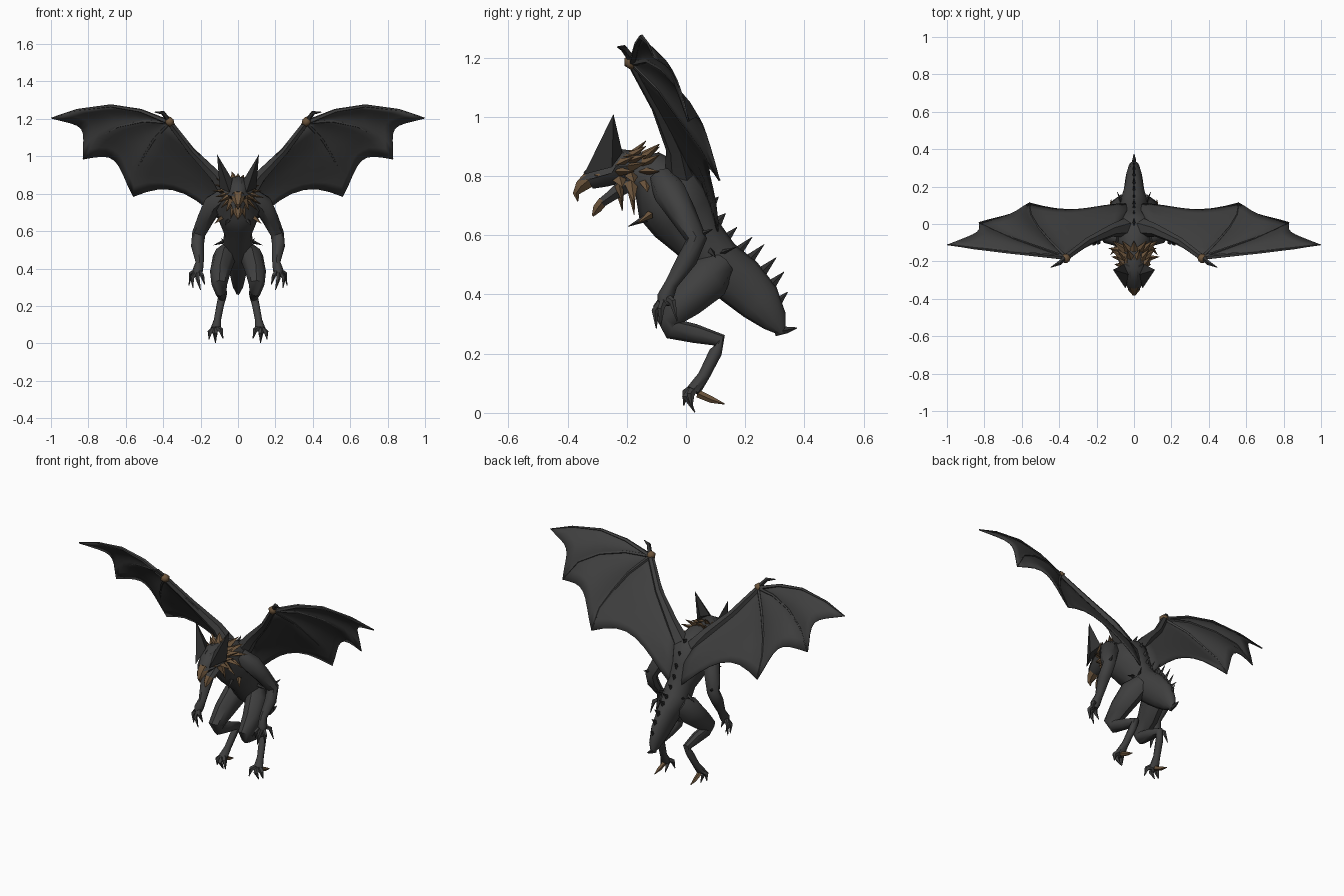
import bpy, bmesh, math, random
from mathutils import Vector as V

if "Cube" in bpy.data.objects:
    bpy.data.objects.remove(bpy.data.objects["Cube"])
random.seed(4)


def material(name, rgb):
    m = bpy.data.materials.new(name)
    m.use_nodes = True
    m.diffuse_color = (*rgb, 1)
    bsdf = m.node_tree.nodes["Principled BSDF"]
    bsdf.inputs["Base Color"].default_value = (*rgb, 1)
    bsdf.inputs["Roughness"].default_value = 0.9
    return m


HIDE = material("charcoal hide", (.05, .05, .05))
DARK = material("dark horn", (.03, .03, .03))
TAN = material("tan keratin", (.15, .09, .045))


def finish(bm, name, mat, mirror=False, thick=0, angle=45):
    bmesh.ops.remove_doubles(bm, verts=bm.verts, dist=.0005)
    bmesh.ops.recalc_face_normals(bm, faces=bm.faces)
    mesh = bpy.data.meshes.new(name)
    bm.to_mesh(mesh)
    bm.free()
    mesh.materials.append(mat)
    ob = bpy.data.objects.new(name, mesh)
    bpy.context.collection.objects.link(ob)
    bpy.ops.object.select_all(action='DESELECT')
    ob.select_set(True)
    bpy.context.view_layer.objects.active = ob
    bpy.ops.object.shade_smooth_by_angle(angle=math.radians(angle))
    if thick:
        ob.modifiers.new("thickness", 'SOLIDIFY').thickness = thick
    if mirror:
        ob.modifiers.new("other side", 'MIRROR')
    return ob


def add_tube(bm, rings, sides=8, ref=V((1, 0, 0))):
    """Loft rings of (x, y, z, side radius[, depth radius])."""
    pts = [V(r[:3]) for r in rings]
    loops = []
    for i, r in enumerate(rings):
        t = (pts[min(i + 1, len(pts) - 1)] - pts[max(i - 1, 0)]).normalized()
        a = (ref - t * ref.dot(t)).normalized()
        b = t.cross(a)
        loops.append([bm.verts.new(pts[i] + a * r[3] * math.cos(k * math.tau / sides)
                                   + b * r[-1] * math.sin(k * math.tau / sides))
                      for k in range(sides)])
    for p, q in zip(loops, loops[1:]):
        for k in range(sides):
            n = (k + 1) % sides
            bm.faces.new((p[k], p[n], q[n], q[k]))
    bm.faces.new(loops[0])
    bm.faces.new(loops[-1])


def add_spike(bm, base, tip, width, depth=None):
    d = V(tip) - V(base)
    ref = V((0, 1, 0)) if abs(d.x) > .7 * d.length else V((1, 0, 0))
    add_tube(bm, [(*base, width, depth or width), (*tip, .001, .001)], 4, ref)


def tube(name, rings, mat=HIDE, mirror=False, **kw):
    bm = bmesh.new()
    add_tube(bm, rings, **kw)
    return finish(bm, name, mat, mirror)


def hull(name, points, mat, mirror=True):
    bm = bmesh.new()
    for p in points:
        bm.verts.new(p)
    bmesh.ops.convex_hull(bm, input=bm.verts)
    return finish(bm, name, mat, mirror, angle=20)


# Trunk flowing into the tail
tube("body_and_tail", [
    (0, -.2, .82, .05, .05), (0, -.13, .81, .075, .08), (0, -.06, .735, .125, .125),
    (0, -.01, .66, .105, .115), (0, .04, .59, .075, .09), (0, .1, .51, .08, .088),
    (0, .18, .445, .055, .088), (0, .25, .375, .045, .075),
    (0, .3, .31, .03, .045), (0, .325, .27, .01, .012)], sides=12)
tube("tail_tip", [(0, .3, .27, .012), (0, .34, .28, .012), (0, .375, .287, .002)], DARK, sides=5)

# Head, beak and open lower jaw
tube("skull", [(0, -.15, .83, .05, .05), (0, -.23, .835, .068, .06),
               (0, -.285, .81, .058, .05), (0, -.33, .785, .038, .032)])
tube("beak", [(0, -.325, .79, .037, .032), (0, -.355, .765, .03, .024),
              (0, -.372, .74, .014, .012), (0, -.365, .715, .003, .003)], TAN, sides=6)
tube("lower_jaw", [(0, -.19, .78, .045, .035), (0, -.25, .735, .035, .022),
                   (0, -.285, .71, .026, .018)], sides=6)
tube("jaw_tip", [(0, -.28, .715, .027, .019), (0, -.3, .69, .02, .018),
                 (0, -.315, .665, .004, .004)], TAN, sides=6)
hull("brow", [(.02, -.36, .785), (.05, -.32, .79), (.015, -.29, .865),
              (.08, -.25, .81), (.045, -.21, .88), (.025, -.22, .89)], HIDE)
hull("ear", [(.045, -.345, .805), (.03, -.27, .875), (.098, -.25, .83),
             (.055, -.215, .88), (.112, -.245, 1.01)], DARK)
hull("eye", [(.05, -.31, .805), (.062, -.295, .8), (.05, -.305, .795), (.055, -.285, .81)], TAN)

# Ragged mane of pointed plates around the neck
bm = bmesh.new()
for row, (y, reach) in enumerate([(-.225, .105), (-.185, .125), (-.14, .125)]):
    for k in range(12):
        a = (k + .5 * row) * math.tau / 12
        out = V((math.sin(a), 0, math.cos(a)))
        c = V((0, y, .815))
        low = max(0, -out.z) * .02
        r = reach * random.uniform(.88, 1.1)
        tip = c + out * (r + low) + V((0, .05 if out.z > 0 else .01, 0))
        if out.z > .5:
            tip.z -= .025
        add_spike(bm, c + out * .055, tip, .024, .016)
finish(bm, "neck_mane", TAN, angle=20)

# Arms with clawed hands
tube("arm", [(.07, -.08, .79, .045), (.13, -.055, .745, .055), (.17, -.01, .67, .046),
             (.21, .035, .585, .036), (.217, .005, .52, .034), (.205, -.05, .435, .022),
             (.215, -.07, .39, .028), (.217, -.075, .365, .02)], mirror=True)
bm = bmesh.new()
for knuckle, tip in [((.19, -.1, .36), (.178, -.085, .315)), ((.215, -.105, .345), (.2, -.1, .285)),
                     ((.245, -.085, .35), (.24, -.085, .295)), ((.25, -.045, .375), (.262, -.03, .31))]:
    add_tube(bm, [(.215, -.07, .395, .014), (*knuckle, .012), (*tip, .002)], 5)
finish(bm, "fingers", HIDE, True)

# Legs with backward hocks and splayed toes
tube("leg", [(.04, .12, .5, .05), (.075, .075, .455, .062, .078), (.095, .0, .38, .055, .062),
             (.1, -.07, .315, .042, .045), (.095, -.05, .285, .034, .036), (.088, .03, .268, .03, .032),
             (.085, .115, .245, .022, .024), (.095, .1, .205, .02, .022),
             (.11, .06, .125, .019, .02), (.12, .025, .075, .028, .024)], mirror=True)
bm = bmesh.new()
for knuckle, tip in [((.09, .0, .07), (.08, -.008, .025)), ((.122, .0, .055), (.12, .03, .002)),
                     ((.15, .015, .06), (.155, .02, .02))]:
    add_tube(bm, [(.12, .03, .085, .018), (*knuckle, .014), (*tip, .002)], 5)
finish(bm, "toes", HIDE, True)
tube("heel_claw", [(.12, .04, .065, .014), (.122, .085, .045, .012), (.122, .13, .03, .002)],
     TAN, True, sides=5)

# Spine ridge, plus small spurs on hips, elbows and chest
bm = bmesh.new()
for y, z, size in [(.0, .82, .04), (.045, .76, .04), (.08, .7, .04), (.1, .64, .045), (.12, .575, .07),
                   (.16, .53, .085), (.2, .505, .085), (.245, .465, .08),
                   (.275, .42, .075), (.295, .36, .065)]:
    add_spike(bm, (0, y, z), (0, y + size * .75, z + size * .75), .01, .022)
finish(bm, "spine_ridge", DARK, angle=20)
bm = bmesh.new()
add_spike(bm, (.06, .08, .55), (.13, .1, .525), .014)
add_spike(bm, (.05, .09, .53), (.09, .17, .56), .014)
add_spike(bm, (.21, .04, .6), (.225, .09, .62), .014)
add_spike(bm, (.05, -.13, .66), (.07, -.195, .63), .014)
finish(bm, "body_spurs", DARK, True, angle=20)
bm = bmesh.new()
add_spike(bm, (.09, -.12, .67), (.125, -.165, .64), .014)
finish(bm, "chest_spur", TAN, True, angle=20)

# Wings: finger bones fan out from the wrist
WRIST = (.365, -.18, 1.18)
FIRST = [WRIST, (.52, -.165, 1.243), (.68, -.15, 1.27), (.86, -.13, 1.248), (.998, -.11, 1.205)]
SECOND = [WRIST, (.5, -.13, 1.19), (.64, -.08, 1.16), (.75, -.03, 1.1), (.83, .01, .985)]
THIRD = [WRIST, (.45, -.09, 1.09), (.51, -.02, .99), (.55, .05, .9), (.56, .115, .785)]
ROOT = [(.08, -.03, .87), (.06, .03, .8), (.04, .07, .74), (.025, .09, .67), (.02, .11, .59)]


def sample(path, v):
    f = v * (len(path) - 1)
    i = min(int(f), len(path) - 2)
    return V(path[i]).lerp(V(path[i + 1]), f - i)


def add_panel(bm, a, b, scallop, bulge, nu=8, nv=8):
    """Membrane between two bones with a scooped free edge."""
    grid = []
    for i in range(nu + 1):
        u = i / nu
        arch = math.sin(math.pi * u)
        row = []
        for j in range(nv + 1):
            v = j / nv * (1 - scallop * arch)
            p = sample(a, v).lerp(sample(b, v), u)
            p.y += bulge * arch * v
            row.append(bm.verts.new(p))
        grid.append(row)
    for p, q in zip(grid, grid[1:]):
        for j in range(nv):
            bm.faces.new((p[j], p[j + 1], q[j + 1], q[j]))


bm = bmesh.new()
add_panel(bm, FIRST, SECOND, .17, .035)
add_panel(bm, SECOND, THIRD, .2, .045)
add_panel(bm, THIRD, ROOT, .3, .03)
finish(bm, "wing_membrane", HIDE, True, thick=.005)
bm = bmesh.new()
for bone, r in [(FIRST, .014), (SECOND, .011), (THIRD, .011)]:
    add_tube(bm, [(*p, r * (1 - .2 * i)) if i < 4 else (*p, .002) for i, p in enumerate(bone)],
             5, V((0, 1, 0)))
add_tube(bm, [(.05, -.02, .8, .05), (.12, -.035, .895, .034), (.25, -.095, 1.03, .022),
              (*WRIST, .018)], 6, V((0, 1, 0)))
finish(bm, "wing_bones", HIDE, True)

# Wrist knob and hooked thumb claw
bm = bmesh.new()
bmesh.ops.create_icosphere(bm, subdivisions=1, radius=.028)
bmesh.ops.translate(bm, verts=bm.verts, vec=V(WRIST) + V((0, -.004, .005)))
finish(bm, "wing_wrist", TAN, True)
tube("thumb_claw", [(.37, -.18, 1.19, .014), (.4, -.21, 1.232, .012), (.445, -.232, 1.236, .002)],
     DARK, True, sides=5, ref=V((0, 1, 0)))
